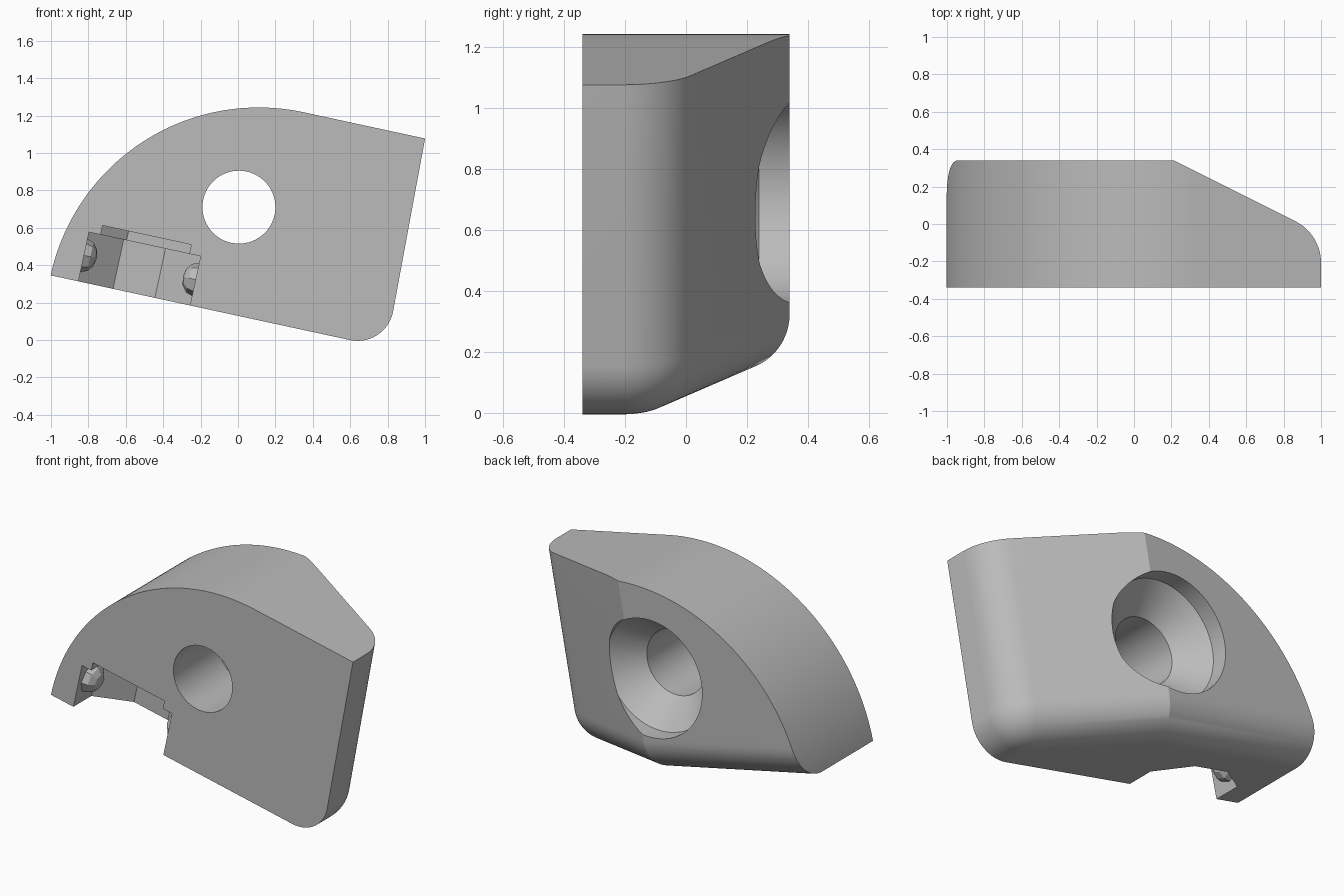
import bpy, bmesh
from math import sin, cos, radians, pi
from mathutils import Matrix, Vector

cube = bpy.data.objects.get("Cube")
if cube:
    bpy.data.objects.remove(cube, do_unlink=True)

TILT = Matrix.Rotation(radians(12.2), 4, 'Y')   # the whole block leans
FRONT, BACK = -0.34, 0.34
BASE, TOP = 0.126, 1.264
EDGE_R, CORNER_R = 0.2, 0.25

grey = bpy.data.materials.new("plain grey")
grey.use_nodes = True
colour = (0.5, 0.5, 0.5, 1)
grey.diffuse_color = colour
grey.node_tree.nodes["Principled BSDF"].inputs["Base Color"].default_value = colour


def finish(name, bm):
    bmesh.ops.recalc_face_normals(bm, faces=bm.faces)
    bm.transform(TILT)
    mesh = bpy.data.meshes.new(name)
    bm.to_mesh(mesh)
    bm.free()
    mesh.materials.append(grey)
    ob = bpy.data.objects.new(name, mesh)
    bpy.context.collection.objects.link(ob)
    return ob


def loft(name, rings):
    """Skin a stack of matching closed rings and cap both ends."""
    bm = bmesh.new()
    loops = [[bm.verts.new(p) for p in ring] for ring in rings]
    n = len(loops[0])
    for a, b in zip(loops, loops[1:]):
        for i in range(n):
            j = (i + 1) % n
            bm.faces.new((a[i], a[j], b[j], b[i]))
    bm.faces.new(loops[0])
    bm.faces.new(loops[-1])
    return finish(name, bm)


def boolean(target, tool, operation):
    mod = target.modifiers.new(operation, 'BOOLEAN')
    mod.operation, mod.solver, mod.object = operation, 'EXACT', tool
    bpy.ops.object.select_all(action='DESELECT')
    bpy.context.view_layer.objects.active = target
    target.select_set(True)
    bpy.ops.object.modifier_apply(modifier=mod.name)
    bpy.data.objects.remove(tool, do_unlink=True)


def plan(v, inset):
    """Outline seen from above: rounded right corner, slanted rear, flat back."""
    shift = (TOP - v) * 0.03
    cu, cy, turn = 0.5, -0.21, radians(63.9)
    r, y = CORNER_R - inset, BACK - inset
    crease = cu + (r - sin(turn) * (y - cy)) / cos(turn)
    pts = [(-1.3, FRONT), (cu + r + shift, FRONT)]
    for i in range(17):
        a = turn * i / 16
        pts.append((cu + shift + r * cos(a), cy + r * sin(a)))
    pts += [(crease + shift, y), (-1.3, y)]
    return [(u, w, v) for u, w in pts]


# Body: stacked outlines with a rounded lower edge
layers = []
for i in range(17):
    t = pi / 2 * i / 16
    layers.append(plan(BASE + EDGE_R * (1 - cos(t)), EDGE_R * (1 - sin(t))))
layers.append(plan(TOP + 0.1, 0))
body = loft("corner_block", layers)

# Trim to the big quarter-round shoulder
R, arc_u = TOP - BASE, 0.086
side = [(arc_u - R, 0), (1.2, 0), (1.2, TOP)]
side += [(arc_u + R * cos(a), BASE + R * sin(a))
         for a in (pi / 2 * (1 + i / 64) for i in range(65))]
shoulder = loft("shoulder_trim", [[(u, y, v) for u, v in side] for y in (-0.6, 0.6)])
boolean(body, shoulder, 'INTERSECT')

# Screw hole with conical seat and wide counterbore
centre = TILT.inverted() @ Vector((0.005, 0, 0.71))
steps = [(-0.6, 0.195), (0.085, 0.195), (0.24, 0.35), (0.6, 0.35)]
hole = loft("hole_cutter", [
    [(centre.x + r * cos(2 * pi * i / 64), y, centre.z + r * sin(2 * pi * i / 64))
     for i in range(64)] for y, r in steps])
boolean(body, hole, 'DIFFERENCE')


# Front pocket with chamfered rear corners, and a smaller step above it
def pocket(left, right, wall, deep, flat_left, flat_right, top):
    pts = [(left, -0.5), (right, -0.5), (right, wall), (flat_right, deep),
           (flat_left, deep), (left, wall)]
    cutter = loft("pocket_cutter", [[(u, y, v) for u, y in pts] for v in (0, top)])
    boolean(body, cutter, 'DIFFERENCE')


pocket(-0.9, -0.29, -0.17, -0.03, -0.711, -0.482, 0.395)
pocket(-0.837, -0.352, -0.19, -0.09, -0.695, -0.498, 0.445)

bpy.ops.object.select_all(action='DESELECT')
body.select_set(True)
bpy.context.view_layer.objects.active = body
bpy.ops.object.shade_smooth_by_angle(angle=radians(20))

# Faceted snap bumps on the pocket walls
for name, u in (("right_snap_bump", -0.9), ("left_snap_bump", -0.29)):
    bm = bmesh.new()
    bmesh.ops.create_uvsphere(bm, u_segments=8, v_segments=6, radius=1)
    bm.transform(Matrix.Translation((u, -0.22, 0.268))
                 @ Matrix.Diagonal((0.07, 0.09, 0.09, 1))
                 @ Matrix.Rotation(pi / 2, 4, 'Y'))
    finish(name, bm)
